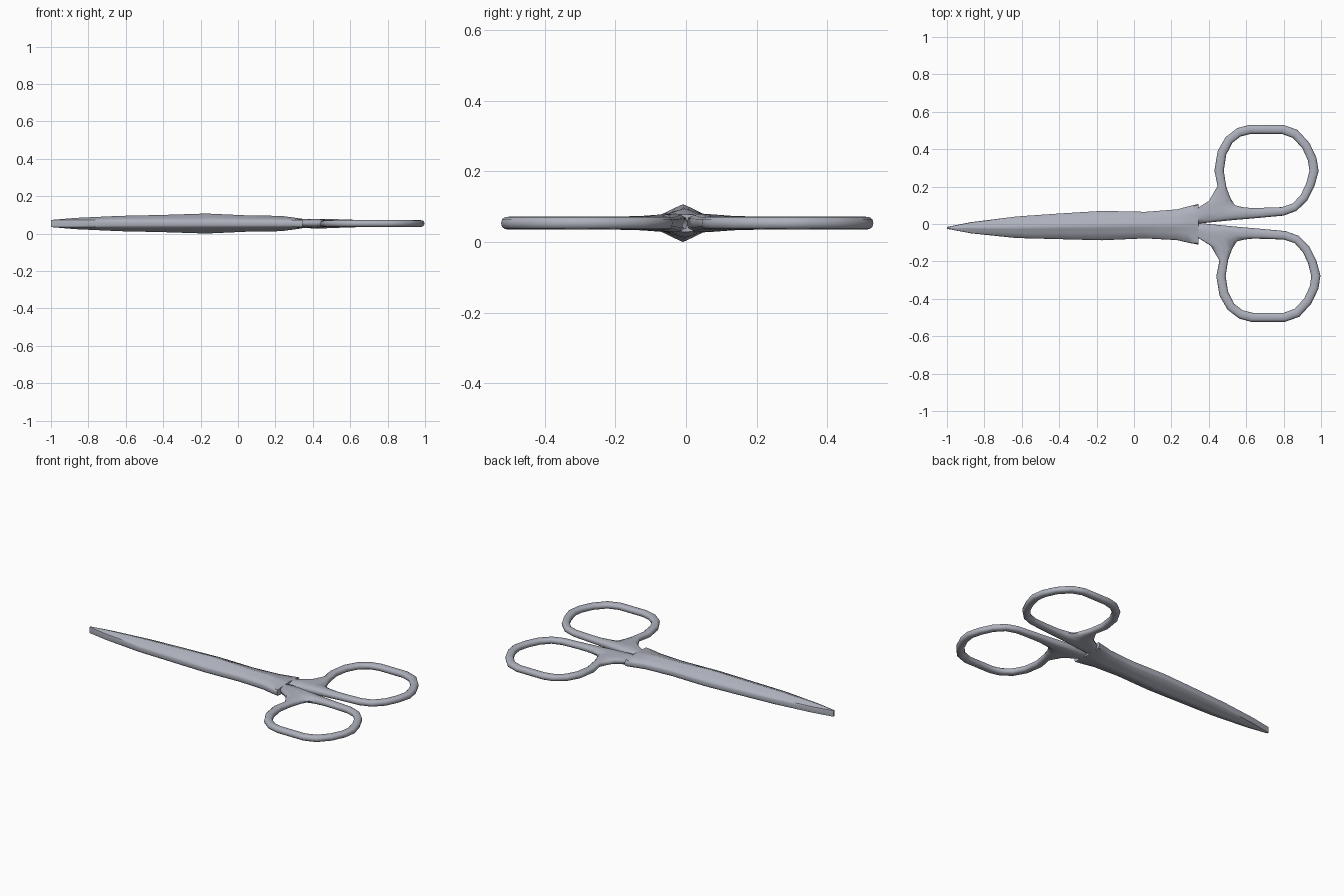
import bpy, bmesh, math

if "Cube" in bpy.data.objects:
    bpy.data.objects.remove(bpy.data.objects["Cube"])

MID = 0.0535    # height of the middle plane
RIM = 0.0185    # half thickness of the edges and finger rings

steel = bpy.data.materials.new("brushed_steel")
steel.use_nodes = True
colour = (0.42, 0.44, 0.50, 1)
steel.diffuse_color = colour
steel.node_tree.nodes["Principled BSDF"].inputs["Base Color"].default_value = colour


def loft(name, sections, closed=False):
    """Skin a list of equal point loops, capped or joined end to start."""
    bm = bmesh.new()
    loops = [[bm.verts.new(p) for p in s] for s in sections]
    n = len(loops[0])
    pairs = list(zip(loops, loops[1:]))
    if closed:
        pairs.append((loops[-1], loops[0]))
    else:
        bm.faces.new(loops[0])
        bm.faces.new(loops[-1])
    for a, b in pairs:
        for i in range(n):
            j = (i + 1) % n
            bm.faces.new((a[i], a[j], b[j], b[i]))
    bmesh.ops.recalc_face_normals(bm, faces=bm.faces)
    mesh = bpy.data.meshes.new(name)
    bm.to_mesh(mesh)
    bm.free()
    mesh.materials.append(steel)
    obj = bpy.data.objects.new(name, mesh)
    bpy.context.collection.objects.link(obj)
    bpy.ops.object.select_all(action='DESELECT')
    obj.select_set(True)
    bpy.context.view_layer.objects.active = obj
    bpy.ops.object.shade_smooth_by_angle(angle=math.radians(50))
    return obj


# Closed blades: ridged section with a rounded narrow edge
def blade_section(x, low, high, h):
    mid, half = (low + high) / 2, (high - low) / 2
    rise = max(h - RIM, 0)
    quarter = [(1, 0.009), (0.94, RIM), (0.5, RIM + 0.48 * rise),
               (0.2, RIM + 0.8 * rise)]
    right = quarter + [(0, h)] + [(-t, z) for t, z in reversed(quarter)]
    ring = right + [(t, -z) for t, z in reversed(right)]
    return [(x, mid + half * t, MID + z) for t, z in ring]


blade = [(-1, -0.026, -0.016, 0.019), (-0.87, -0.05, 0.01, 0.03),
         (-0.63, -0.075, 0.04, 0.041), (-0.4, -0.081, 0.056, 0.046),
         (-0.17, -0.087, 0.07, 0.0535), (0.06, -0.077, 0.065, 0.043),
         (0.23, -0.086, 0.078, 0.041), (0.29, -0.1, 0.094, 0.033),
         (0.345, -0.11, 0.108, 0.025)]
loft("closed_blades", [blade_section(*s) for s in blade])


# Rounded bar section between two plan points
def bar_section(inner, outer, h, sides=12):
    pts = []
    for i in range(sides):
        a = 2 * math.pi * i / sides
        c, s = math.cos(a), math.sin(a)
        t = 0.5 + 0.5 * math.copysign(abs(c) ** 0.85, c)
        z = h * math.copysign(abs(s) ** 0.75, s)
        pts.append((inner[0] + (outer[0] - inner[0]) * t,
                    inner[1] + (outer[1] - inner[1]) * t, MID + z))
    return pts


# Finger ring stations: hole edge, outside edge; the wide ones form the shank
ring = [((0.48, 0.285), (0.43, 0.285)), ((0.493, 0.37), (0.447, 0.39)),
        ((0.525, 0.433), (0.49, 0.465)), ((0.57, 0.468), (0.553, 0.513)),
        ((0.625, 0.482), (0.617, 0.53)), ((0.79, 0.482), (0.798, 0.53)),
        ((0.85, 0.46), (0.874, 0.503)), ((0.9, 0.405), (0.938, 0.433)),
        ((0.93, 0.34), (0.976, 0.353)), ((0.938, 0.285), (0.987, 0.283)),
        ((0.921, 0.218), (0.965, 0.203)), ((0.893, 0.158), (0.928, 0.128)),
        ((0.85, 0.11), (0.869, 0.07)), ((0.79, 0.09), (0.8, 0.045)),
        ((0.7, 0.087), (0.66, 0.032)), ((0.63, 0.085), (0.52, 0.02)),
        ((0.58, 0.09), (0.34, 0.002)), ((0.54, 0.1), (0.25, 0.03)),
        ((0.515, 0.14), (0.4, 0.123)), ((0.493, 0.2), (0.447, 0.203))]


def handle(name, side):
    def place(p):
        return p if side > 0 else (p[0] + 0.01, 0.007 - p[1])
    sections = []
    for a, b in ring:
        width = math.dist(a, b)
        h = RIM + min(max(width - 0.07, 0) * 0.04, 0.007)
        sections.append(bar_section(place(a), place(b), h))
    loft(name, sections, closed=True)


handle("back_handle", 1)
handle("front_handle", -1)
